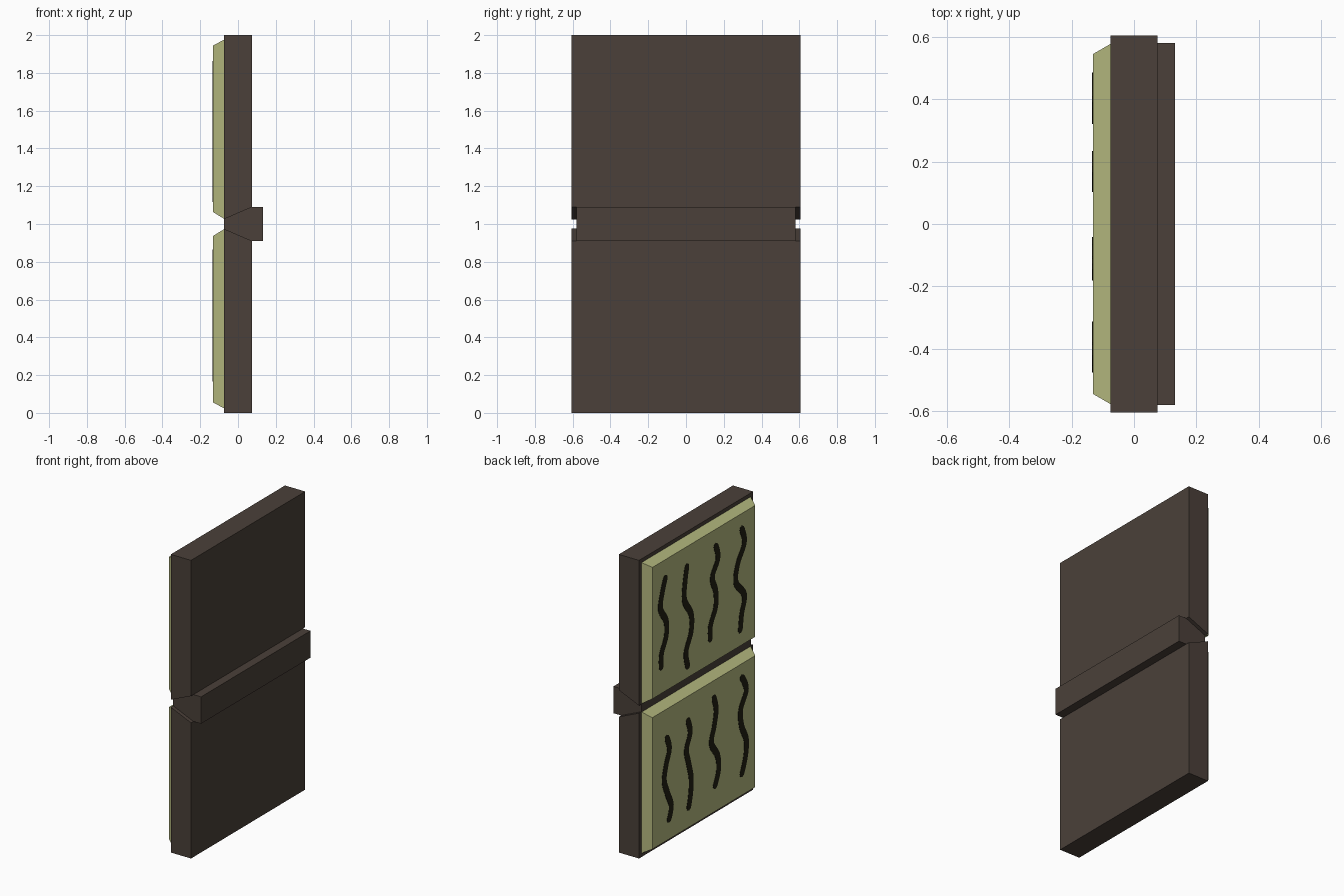
import bpy, bmesh
from math import sqrt
from mathutils import Vector

cube = bpy.data.objects.get("Cube")
if cube:
    bpy.data.objects.remove(cube, do_unlink=True)


def material(name, rgb):
    mat = bpy.data.materials.new(name)
    mat.use_nodes = True
    mat.diffuse_color = (*rgb, 1)
    mat.node_tree.nodes["Principled BSDF"].inputs["Base Color"].default_value = (*rgb, 1)
    return mat


LEATHER = material("dark brown leather", (0.069, 0.051, 0.041))
PAPER = material("aged paper", (0.456, 0.479, 0.209))
INK = material("black ink", (0.015, 0.013, 0.006))

BACK, FRONT = -0.075, 0.075     # inner and outer faces of the covers
PAGE_X = -0.132                 # exposed face of the pages


def finish(name, bm, mat):
    bmesh.ops.recalc_face_normals(bm, faces=bm.faces)
    mesh = bpy.data.meshes.new(name)
    bm.to_mesh(mesh)
    bm.free()
    mesh.materials.append(mat)
    obj = bpy.data.objects.new(name, mesh)
    bpy.context.collection.objects.link(obj)
    return obj


def loft(name, ring_a, ring_b, mat):
    """Closed solid between two matching rings of points."""
    bm = bmesh.new()
    a = [bm.verts.new(p) for p in ring_a]
    b = [bm.verts.new(p) for p in ring_b]
    bm.faces.new(a)
    bm.faces.new(b)
    for i in range(len(a)):
        j = (i + 1) % len(a)
        bm.faces.new((a[i], a[j], b[j], b[i]))
    return finish(name, bm, mat)


def prism(name, profile, half, mat):
    """Side profile (x, z) stretched along y."""
    return loft(name, [(x, -half, z) for x, z in profile],
                [(x, half, z) for x, z in profile], mat)


def rect(x, half, low, high):
    return [(x, -half, low), (x, half, low), (x, half, high), (x, -half, high)]


# Covers and page blocks, mirrored about the middle height
for label, side in (("upper", 1), ("lower", -1)):
    def up(h):
        return 1 + side * h
    prism(label + "_cover", [(BACK, up(0.025)), (FRONT, up(0.09)),
                             (FRONT, up(1)), (BACK, up(1))], 0.605, LEATHER)
    loft(label + "_pages", rect(BACK, 0.578, up(0.028), up(0.975)),
         rect(PAGE_X, 0.545, up(0.063), up(0.945)), PAPER)

# Wedge-shaped spine filling the hinge
wedge = [(BACK, 0.025), (FRONT, 0.09), (0.132, 0.09)]
prism("spine", [(x, 1 + h) for x, h in wedge] + [(x, 1 - h) for x, h in reversed(wedge)],
      0.58, LEATHER)


def smooth_path(points, steps=6):
    """Catmull-Rom curve through the points."""
    pts = [points[0]] + points + [points[-1]]
    path = []
    for p, q, r, s in zip(pts, pts[1:], pts[2:], pts[3:]):
        for k in range(steps):
            t = k / steps
            path.append(q + ((r - p) * t + (2 * p - 5 * q + 4 * r - s) * t ** 2
                             + (3 * q - p - 3 * r + s) * t ** 3) / 2)
    return path + [points[-1]]


def ink_stroke(name, top, bottom, offsets, half=0.024):
    """Thin wavy plate with rounded ends lying on a page."""
    n = len(offsets) - 1
    path = smooth_path([Vector((y, top + (bottom - top) * i / n))
                        for i, y in enumerate(offsets)])
    bm = bmesh.new()
    rows = []
    for i, p in enumerate(path):
        d = (path[min(i + 1, len(path) - 1)] - path[max(i - 1, 0)]).normalized()
        end = min((p - path[0]).length, (path[-1] - p).length, half) / half
        w = Vector((-d.y, d.x)) * half * max(0.4, sqrt(1 - (1 - end) ** 2))
        rows.append([bm.verts.new((PAGE_X - 0.002, *(p + s * w))) for s in (1, -1)])
    for (a, b), (c, d) in zip(rows, rows[1:]):
        bm.faces.new((a, b, d, c))
    out = bmesh.ops.extrude_face_region(bm, geom=bm.faces[:])
    for v in out["geom"]:
        if isinstance(v, bmesh.types.BMVert):
            v.co.x = PAGE_X + 0.002
    finish(name, bm, INK)


# Wavy writing: top, bottom and sideways wander of each stroke
upper_strokes = [
    (1.84, 1.22, [.40, .44, .46, .40, .40, .45, .45]),
    (1.83, 1.12, [.175, .20, .205, .135, .135, .19, .165]),
    (1.85, 1.21, [-.12, -.15, -.09, -.125, -.125, -.07, -.07]),
    (1.86, 1.15, [-.395, -.43, -.36, -.34, -.43, -.40, -.385]),
]
lower_strokes = [
    (.76, .17, [.40, .365, .40, .42, .385, .345, .375]),
    (.79, .17, [.175, .145, .185, .16, .135, .14, .165]),
    (.84, .21, [-.10, -.13, -.11, -.08, -.145, -.155, -.11]),
    (.86, .18, [-.395, -.45, -.39, -.40, -.45, -.44, -.395]),
]
for label, strokes in (("upper", upper_strokes), ("lower", lower_strokes)):
    for i, stroke in enumerate(strokes):
        ink_stroke(f"{label}_ink_stroke_{i + 1}", *stroke)
